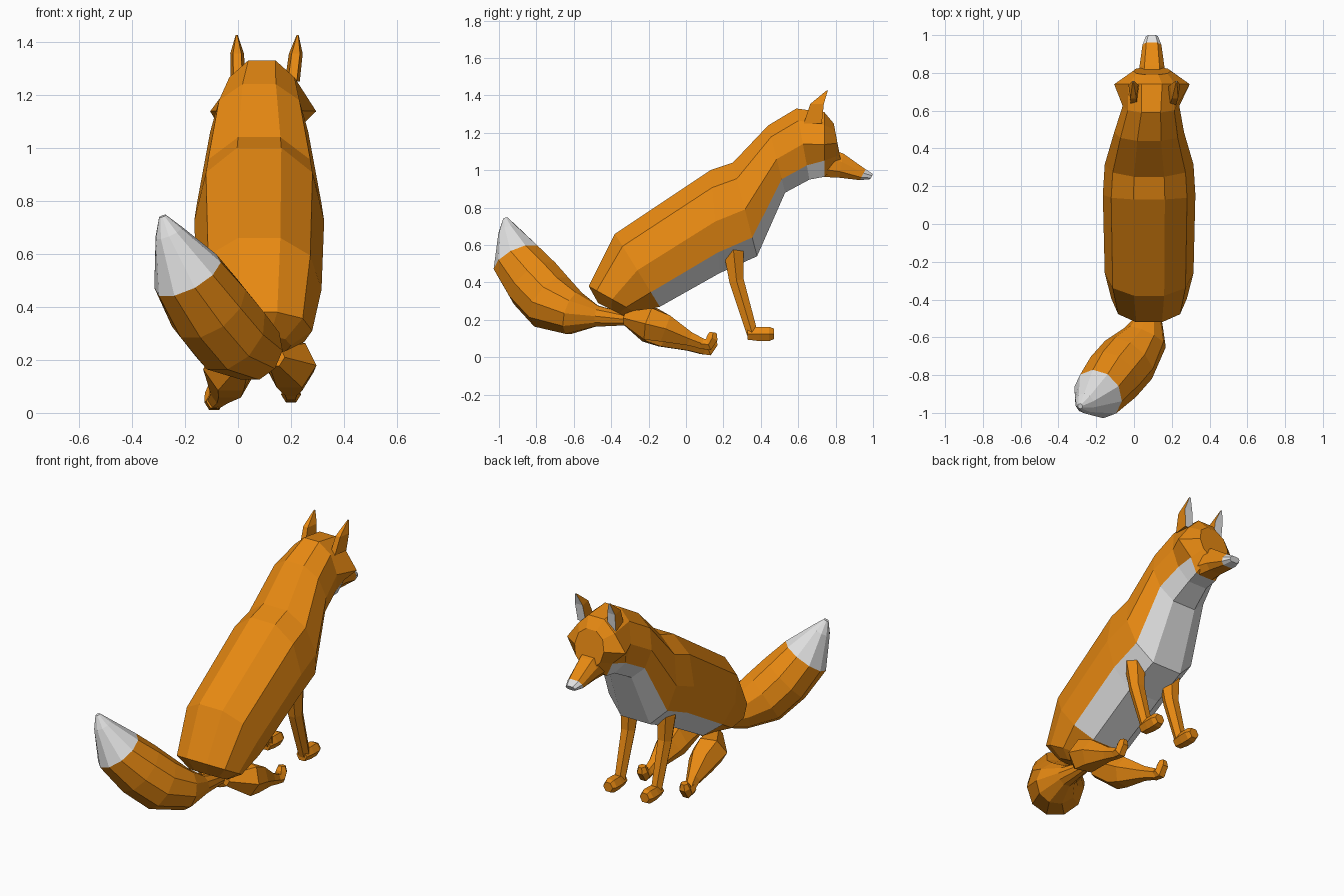
import bpy, bmesh, math
from mathutils import Vector

if "Cube" in bpy.data.objects:
    bpy.data.objects.remove(bpy.data.objects["Cube"])


def material(name, rgb):
    m = bpy.data.materials.new(name)
    m.diffuse_color = (*rgb, 1)
    m.use_nodes = True
    m.node_tree.nodes["Principled BSDF"].inputs["Base Color"].default_value = m.diffuse_color
    return m


FUR = material("orange fur", (0.80, 0.25, 0.006))
WHITE = material("white fur", (0.76, 0.76, 0.76))


def loft(name, rings, is_white=lambda i, j: False):
    """Skin a list of point rings; is_white(ring, segment) picks the colour."""
    bm = bmesh.new()
    vs = [[bm.verts.new(p) for p in ring] for ring in rings]
    n = len(vs[0])
    for i in range(len(vs) - 1):
        for j in range(n):
            k = (j + 1) % n
            f = bm.faces.new((vs[i][j], vs[i][k], vs[i + 1][k], vs[i + 1][j]))
            f.material_index = int(is_white(i, j))
    bm.faces.new(vs[0])
    cap = bm.faces.new(vs[-1])
    cap.material_index = int(is_white(len(vs) - 2, 0))
    bmesh.ops.recalc_face_normals(bm, faces=bm.faces)
    me = bpy.data.meshes.new(name)
    bm.to_mesh(me)
    bm.free()
    me.materials.append(FUR)
    me.materials.append(WHITE)
    ob = bpy.data.objects.new(name, me)
    bpy.context.collection.objects.link(ob)
    return ob


def tube(name, path, sides, is_white=lambda i, j: False):
    """Tapered tube; path holds (x, y, z, radius)."""
    pts = [Vector(p[:3]) for p in path]
    rings = []
    for i, p in enumerate(pts):
        d = pts[min(i + 1, len(pts) - 1)] - pts[max(i - 1, 0)]
        q = d.to_track_quat('Z', 'X')
        r = path[i][3]
        ring = []
        for s in range(sides):
            a = 2 * math.pi * (s + 0.5) / sides
            ring.append(p + q @ Vector((r * math.cos(a), r * math.sin(a), 0)))
        rings.append(ring)
    return loft(name, rings, is_white)


def section(cx, top, bottom, hw, profile):
    """Mirrored cross-section between a top and a bottom (y, z) point."""
    def pt(side, w, t):
        return Vector((cx + side * w * hw,
                       top[0] + (bottom[0] - top[0]) * t,
                       top[1] + (bottom[1] - top[1]) * t))
    return ([pt(1, w, t) for w, t in profile]
            + [pt(-1, w, t) for w, t in reversed(profile)])


# body, neck and head in one skin
BODY = [(0.34, 0), (0.82, 0.17), (1, 0.5), (0.85, 0.8), (0.42, 1)]
HEAD = [(0.27, 0), (0.62, 0.2), (1, 0.5), (0.55, 0.75), (0.35, 1)]
rings = [
    section(0.08, (-0.47, 0.29), (-0.33, 0.22), 0.12, BODY),
    section(0.08, (-0.52, 0.38), (-0.27, 0.24), 0.20, BODY),
    section(0.08, (-0.38, 0.66), (-0.14, 0.27), 0.235, BODY),
    section(0.08, (0.13, 1.00), (0.18, 0.45), 0.245, BODY),
    section(0.08, (0.25, 1.04), (0.38, 0.54), 0.235, BODY),
    section(0.08, (0.44, 1.24), (0.53, 0.88), 0.185, BODY),
    section(0.09, (0.59, 1.33), (0.66, 0.95), 0.15, BODY),
    section(0.095, (0.74, 1.31), (0.74, 0.965), 0.20, HEAD),
    section(0.095, (0.79, 1.25), (0.83, 1.04), 0.10, BODY),
]
loft("body_and_head", rings, lambda i, j: 2 <= i <= 6 and 3 <= j <= 5)

# snout with white tip
SNOUT = [(0.6, 0), (1, 0.35), (1, 0.75), (0.6, 1)]
loft("snout", [
    section(0.095, (0.72, 1.13), (0.72, 0.965), 0.08, SNOUT),
    section(0.095, (0.84, 1.09), (0.82, 0.96), 0.066, SNOUT),
    section(0.095, (0.96, 1.005), (0.93, 0.947), 0.05, SNOUT),
    section(0.095, (1.00, 0.98), (0.985, 0.952), 0.032, SNOUT),
], lambda i, j: i == 2)

# ears: triangular spikes with a white front face
for name, cx, lean in (("left_ear", 0.0, -0.005), ("right_ear", 0.205, 0.02)):
    rings = []
    for t, y, z, w, d in ((0, 0.69, 1.25, 0.028, 0.06),
                          (0.65, 0.71, 1.355, 0.026, 0.045),
                          (1, 0.755, 1.425, 0.004, 0.005)):
        x = cx + lean * t
        rings.append([Vector((x - w, y + 0.6 * d, z)),
                      Vector((x + w, y + 0.6 * d, z)),
                      Vector((x + 0.6 * w, y - d, z)),
                      Vector((x - 0.6 * w, y - d, z))])
    loft(name, rings, lambda i, j: j == 0)

# bushy tail with white tip
tube("tail", [
    (0.10, -0.30, 0.20, 0.03),
    (0.085, -0.48, 0.22, 0.06),
    (0.06, -0.60, 0.235, 0.12),
    (-0.03, -0.72, 0.295, 0.16),
    (-0.11, -0.81, 0.395, 0.16),
    (-0.19, -0.90, 0.52, 0.14),
    (-0.262, -0.95, 0.68, 0.055),
    (-0.285, -0.965, 0.742, 0.014),
], 10, lambda i, j: i >= 5)

# legs
for side, sx in (("left", -1), ("right", 1)):
    x = 0.08 + sx * 0.125
    tube(side + "_front_leg", [
        (x, 0.24, 0.66, 0.065), (x, 0.255, 0.56, 0.06),
        (x, 0.27, 0.41, 0.045), (x, 0.355, 0.125, 0.034)], 6)
    tube(side + "_front_paw", [
        (x, 0.33, 0.125, 0.036), (x, 0.39, 0.125, 0.044),
        (x, 0.445, 0.125, 0.044), (x, 0.47, 0.125, 0.032)], 6)
    # folded hind leg resting forward, left one a little lower
    lift = 0.018 if sx > 0 else -0.01
    hip, knee, foot = (0.14, 0.20, 0.20) if sx > 0 else (0.02, -0.035, -0.09)
    tube(side + "_hind_leg", [
        (hip, -0.32, 0.21, 0.04),
        (knee, -0.19, 0.17 + lift / 2, 0.10),
        (knee, -0.11, 0.135 + lift, 0.085),
        ((knee + foot) / 2, 0.02, 0.08 + lift, 0.042),
        (foot, 0.10, 0.05 + lift, 0.03)], 6)
    tube(side + "_hind_paw", [
        (foot, 0.07, 0.055 + lift, 0.03),
        (foot, 0.12, 0.05 + lift, 0.037),
        (foot, 0.14, 0.085 + lift, 0.035),
        (foot, 0.145, 0.115 + lift, 0.022)], 6)
